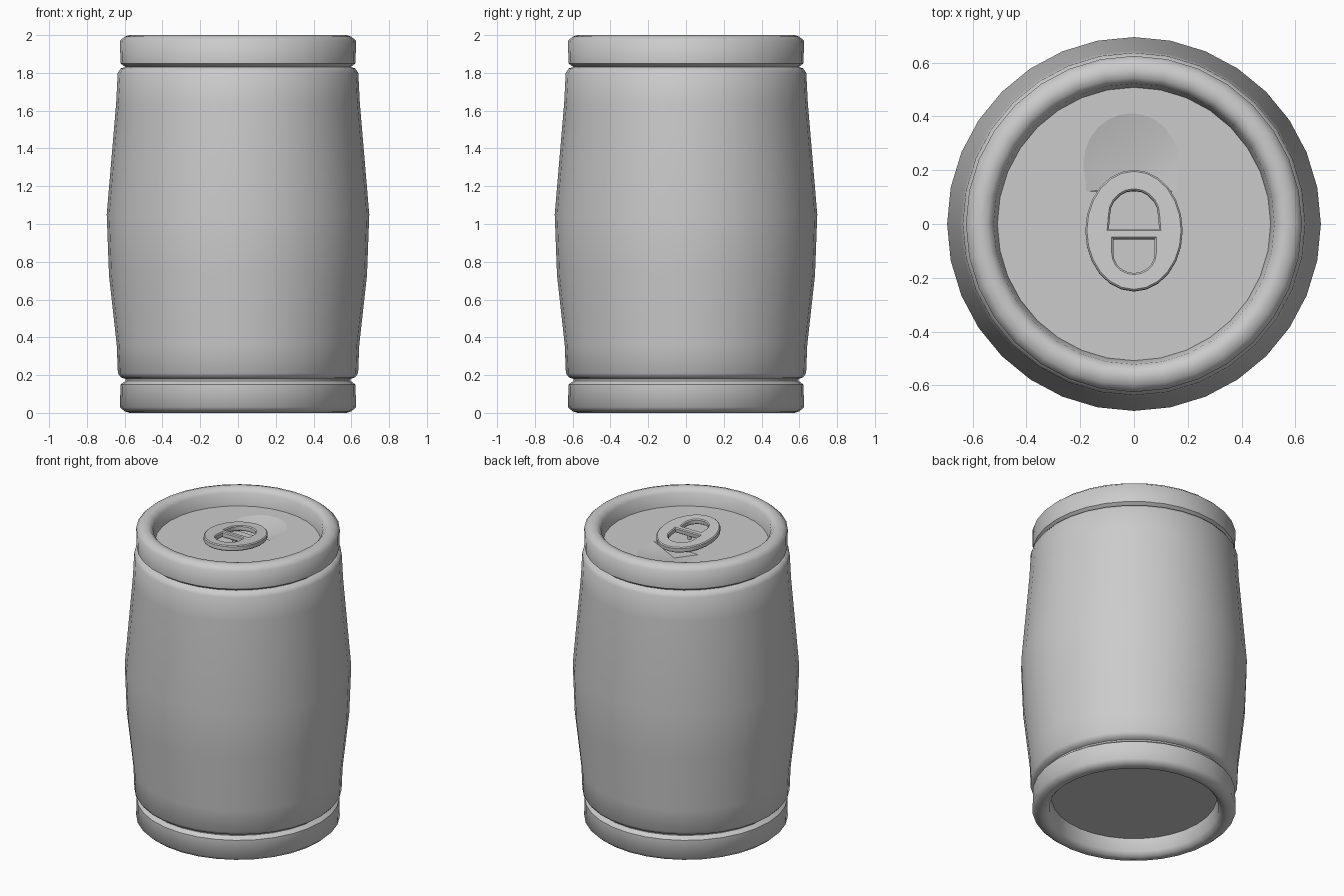
import bpy, bmesh
from math import sin, cos, pi, radians, atan2

if "Cube" in bpy.data.objects:
    bpy.data.objects.remove(bpy.data.objects["Cube"])

SEG = 32
LID_Z = 1.888


def finish(obj, angle=40):
    bpy.ops.object.select_all(action='DESELECT')
    obj.select_set(True)
    bpy.context.view_layer.objects.active = obj
    bpy.ops.object.shade_smooth_by_angle(angle=radians(angle))


def mesh_object(name, verts, faces, angle=40):
    me = bpy.data.meshes.new(name)
    me.from_pydata(verts, [], faces)
    bm = bmesh.new()
    bm.from_mesh(me)
    bmesh.ops.recalc_face_normals(bm, faces=bm.faces)
    bm.to_mesh(me)
    bm.free()
    obj = bpy.data.objects.new(name, me)
    bpy.context.collection.objects.link(obj)
    finish(obj, angle)
    return obj


def lathe(name, profile, cap=False, angle=50):
    """Revolve (radius, z) points about z; optionally cap the last ring."""
    verts = [(r * sin(2 * pi * i / SEG), r * cos(2 * pi * i / SEG), z)
             for r, z in profile for i in range(SEG)]
    faces = [(k * SEG + i, k * SEG + (i + 1) % SEG,
              (k + 1) * SEG + (i + 1) % SEG, (k + 1) * SEG + i)
             for k in range(len(profile) - 1) for i in range(SEG)]
    if cap:
        last = (len(profile) - 1) * SEG
        faces.append(tuple(range(last, last + SEG)))
    return mesh_object(name, verts, faces, angle)


def arc(cx, cy, rx, ry, a0, a1, n):
    return [(cx + rx * cos(radians(a0 + (a1 - a0) * i / n)),
             cy + ry * sin(radians(a0 + (a1 - a0) * i / n))) for i in range(n + 1)]


def flat_shape(name, loops, extrude=0.0, bevel=0.0):
    """Filled outline with holes, converted to a mesh."""
    cu = bpy.data.curves.new(name, 'CURVE')
    cu.dimensions = '2D'
    cu.fill_mode = 'BOTH' if extrude else 'FRONT'
    cu.extrude, cu.bevel_depth, cu.bevel_resolution = extrude, bevel, 0
    for loop in loops:
        sp = cu.splines.new('POLY')
        sp.points.add(len(loop) - 1)
        for p, (x, y) in zip(sp.points, loop):
            p.co = (x, y, 0, 1)
        sp.use_cyclic_u = True
    obj = bpy.data.objects.new(name, cu)
    bpy.context.collection.objects.link(obj)
    bpy.ops.object.select_all(action='DESELECT')
    obj.select_set(True)
    bpy.context.view_layer.objects.active = obj
    bpy.ops.object.convert(target='MESH')
    obj = bpy.context.view_layer.objects.active
    finish(obj, 30)
    return obj


# Bulging can wall
lathe("can_body", [(0.595, 0.18), (0.62, 0.188), (0.636, 0.21), (0.642, 0.36),
                   (0.683, 0.73), (0.695, 1.05), (0.645, 1.64), (0.637, 1.80),
                   (0.62, 1.824), (0.595, 1.832)])

# Rolled rims at top and bottom; the bottom one carries the recessed base
rim = [(0.595, 0.17), (0.622, 0.15), (0.625, 0.03), (0.60, 0.008),
       (0.575, 0.0), (0.545, 0.003), (0.522, 0.03), (0.508, 0.112)]
lathe("base_rim", [(0.595, 0.18)] + rim, cap=True)
lathe("top_rim", [(r, 2.0 - z) for r, z in rim])

# Lid with an opening cut through it
opening = [(0.157, 0.12)] + arc(-0.01, 0.225, 0.178, 0.187, 0, 180, 12) + [(-0.177, 0.12)]
lid_edge = [(0.508 * sin(2 * pi * i / SEG), 0.508 * cos(2 * pi * i / SEG)) for i in range(SEG)]
lid = flat_shape("lid", [lid_edge, opening])
lid.location.z = LID_Z

# Pushed-in flap: a fan sinking towards the hinge side
n = len(opening)
mesh_object("pushed_in_flap",
            [(x, y, LID_Z) for x, y in opening] + [(-0.01, 0.14, LID_Z - 0.06)],
            [(i, (i + 1) % n, n) for i in range(n)], 50)

# Oval pull tab with two D-shaped holes, tilted up at the front
tab_edge = arc(0, 0, 0.175, 0.22, 0, 345, 23)
upper_hole = [(0.1, 0.0)] + arc(0, 0.06, 0.095, 0.095, 0, 180, 10) + [(-0.1, 0.0)]
lower_hole = [(-0.083, -0.025)] + arc(0, -0.085, 0.083, 0.08, 180, 360, 10) + [(0.083, -0.025)]
tab = flat_shape("pull_tab", [tab_edge, upper_hole, lower_hole], 0.012, 0.006)
tab.location = (0, -0.025, LID_Z + 0.04)
tab.rotation_euler.x = -atan2(0.035, 0.45)

# Rivet joining tab and lid, hidden under the crossbar
bpy.ops.mesh.primitive_cylinder_add(vertices=12, radius=0.012, depth=0.045,
                                    location=(0, -0.038, LID_Z + 0.018))
bpy.context.object.name = "tab_rivet"
finish(bpy.context.object)
